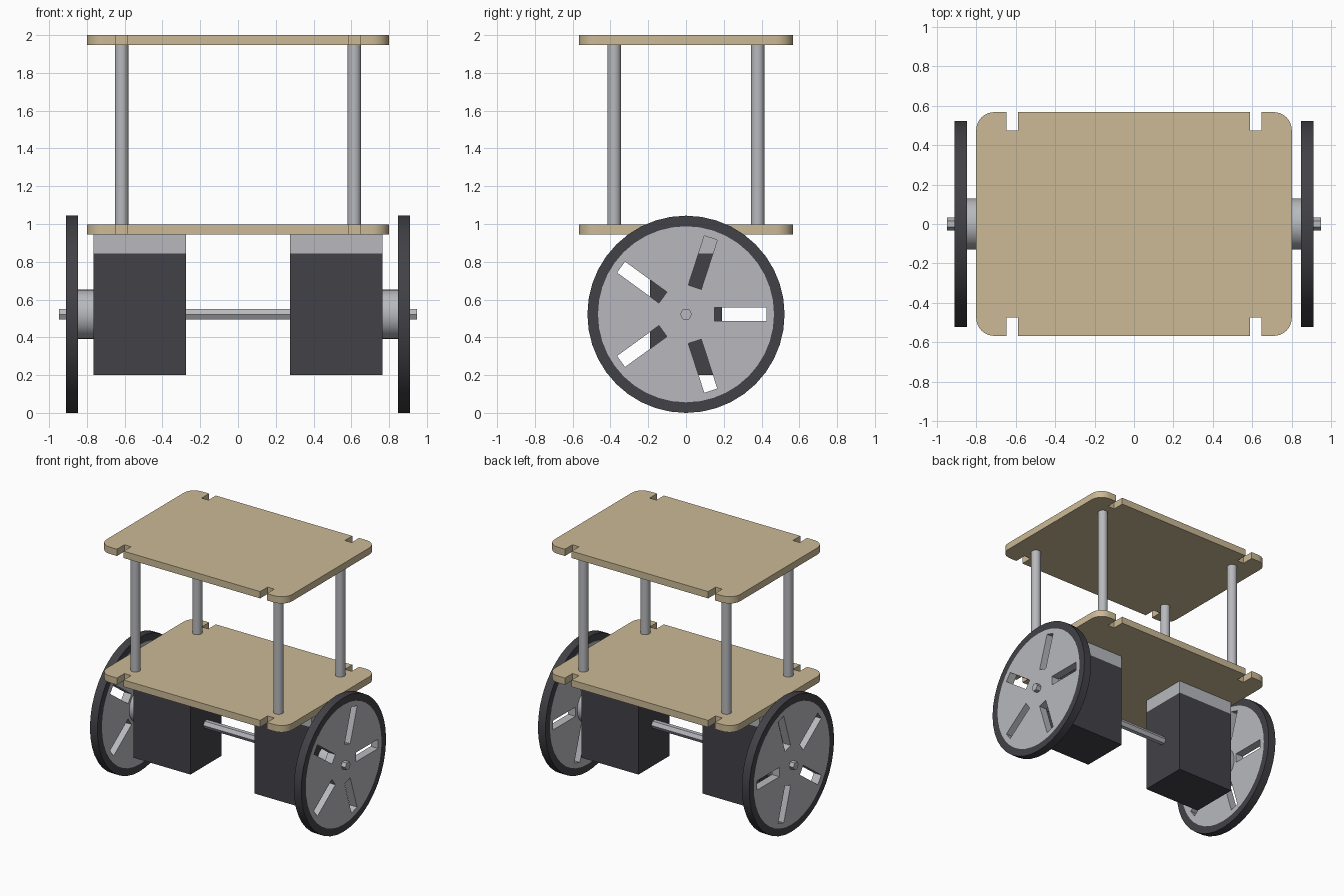
import bpy, bmesh, math
from mathutils import Matrix

if "Cube" in bpy.data.objects:
    bpy.data.objects.remove(bpy.data.objects["Cube"])


def material(name, srgb):
    m = bpy.data.materials.new(name)
    lin = [((c / 255 + 0.055) / 1.055) ** 2.4 for c in srgb]
    m.diffuse_color = (*lin, 1)
    m.use_nodes = True
    m.node_tree.nodes["Principled BSDF"].inputs["Base Color"].default_value = m.diffuse_color
    return m


WOOD = material("tan board", (204, 186, 150))
METAL = material("light grey metal", (184, 185, 189))
DARK = material("dark charcoal", (66, 65, 70))

# Maps a flat profile (x, y, z) to (y, z, x), so it stands facing +x
FACE_X = Matrix(((0, 0, 1, 0), (1, 0, 0, 0), (0, 1, 0, 0), (0, 0, 0, 1)))


def finish(bm, name, mat):
    bmesh.ops.recalc_face_normals(bm, faces=bm.faces)
    mesh = bpy.data.meshes.new(name)
    bm.to_mesh(mesh)
    bm.free()
    mesh.materials.clear()
    mesh.materials.append(mat)
    for p in mesh.polygons:
        p.material_index = 0
    obj = bpy.data.objects.new(name, mesh)
    bpy.context.collection.objects.link(obj)
    bpy.ops.object.select_all(action='DESELECT')
    obj.select_set(True)
    bpy.context.view_layer.objects.active = obj
    bpy.ops.object.shade_smooth_by_angle(angle=math.radians(30))
    return obj


def box(name, center, size, mat):
    bm = bmesh.new()
    bmesh.ops.create_cube(bm, size=1, matrix=Matrix.Translation(center) @ Matrix.Diagonal((*size, 1)))
    return finish(bm, name, mat)


def rod(name, center, radius, length, mat, sides=24, turn=Matrix()):
    bm = bmesh.new()
    bmesh.ops.create_cone(bm, cap_ends=True, segments=sides, radius1=radius, radius2=radius,
                          depth=length, matrix=Matrix.Translation(center) @ turn)
    return finish(bm, name, mat)


def plate(name, center, loops, thickness, mat, turn=Matrix()):
    """Extrude an outline; any further loops become holes."""
    curve = bpy.data.curves.new(name + "_profile", 'CURVE')
    curve.dimensions, curve.fill_mode, curve.extrude = '2D', 'BOTH', thickness / 2
    for pts in loops:
        s = curve.splines.new('POLY')
        s.points.add(len(pts) - 1)
        for p, (x, y) in zip(s.points, pts):
            p.co = (x, y, 0, 1)
        s.use_cyclic_u = True
    tmp = bpy.data.objects.new(name + "_profile", curve)
    bpy.context.collection.objects.link(tmp)
    dg = bpy.context.evaluated_depsgraph_get()
    mesh = bpy.data.meshes.new_from_object(tmp.evaluated_get(dg))
    bm = bmesh.new()
    bm.from_mesh(mesh)
    bpy.data.objects.remove(tmp)
    bpy.data.meshes.remove(mesh)
    bmesh.ops.remove_doubles(bm, verts=bm.verts, dist=1e-5)
    bm.transform(Matrix.Translation(center) @ turn)
    return finish(bm, name, mat)


def circle(r, n=40):
    return [(r * math.cos(2 * math.pi * i / n), r * math.sin(2 * math.pi * i / n)) for i in range(n)]


# Two boards: rounded corners and a notch near each corner
HX, HY, R = 0.80, 0.567, 0.092
quarter = [(HX - R + R * math.cos(a), HY - R + R * math.sin(a))
           for a in (math.pi / 2 * i / 8 for i in range(9))]
quarter += [(0.646, HY), (0.646, 0.475), (0.588, 0.475), (0.588, HY)]
outline = (quarter + [(-x, y) for x, y in reversed(quarter)]
           + [(-x, -y) for x, y in quarter] + [(x, -y) for x, y in reversed(quarter)])
for name, top in (("lower_board", 0.997), ("upper_board", 2.0)):
    plate(name, (0, 0, top - 0.0265), [outline], 0.053, WOOD)

# Four posts between the boards
for sx in (-1, 1):
    for sy in (-1, 1):
        rod("post", (sx * 0.616, sy * 0.38, 1.472), 0.036, 0.952, METAL)

# Wheel slots: five radial openings
AXLE_Z = 0.522
slots = []
for k in range(5):
    c, s = math.cos(k * math.tau / 5), math.sin(k * math.tau / 5)
    slots.append([(u * c - v * s, u * s + v * c) for u, v in
                  ((0.151, -0.036), (0.425, -0.036), (0.425, 0.036), (0.151, 0.036))])

# Wheels, hubs, motors and mounts on both sides
for side, sx in (("left", -1), ("right", 1)):
    hub_center = (sx * 0.878, 0, AXLE_Z)
    plate(side + "_tyre", hub_center, [circle(0.522), circle(0.466)], 0.064, DARK, FACE_X)
    plate(side + "_wheel_disc", hub_center, [circle(0.466)] + slots, 0.064, METAL, FACE_X)
    rod(side + "_hub", (sx * 0.806, 0, AXLE_Z), 0.13, 0.082, METAL, 32, FACE_X)
    box(side + "_motor", (sx * 0.521, 0, 0.5225), (0.489, 0.38, 0.645), DARK)
    box(side + "_motor_mount", (sx * 0.521, 0, 0.8945), (0.489, 0.38, 0.099), METAL)

# Hexagonal axle with corners pointing front and back
spin = FACE_X @ Matrix.Rotation(math.pi / 2, 4, 'Z')
rod("axle", (0, 0, AXLE_Z), 0.032, 1.895, METAL, 6, spin)
